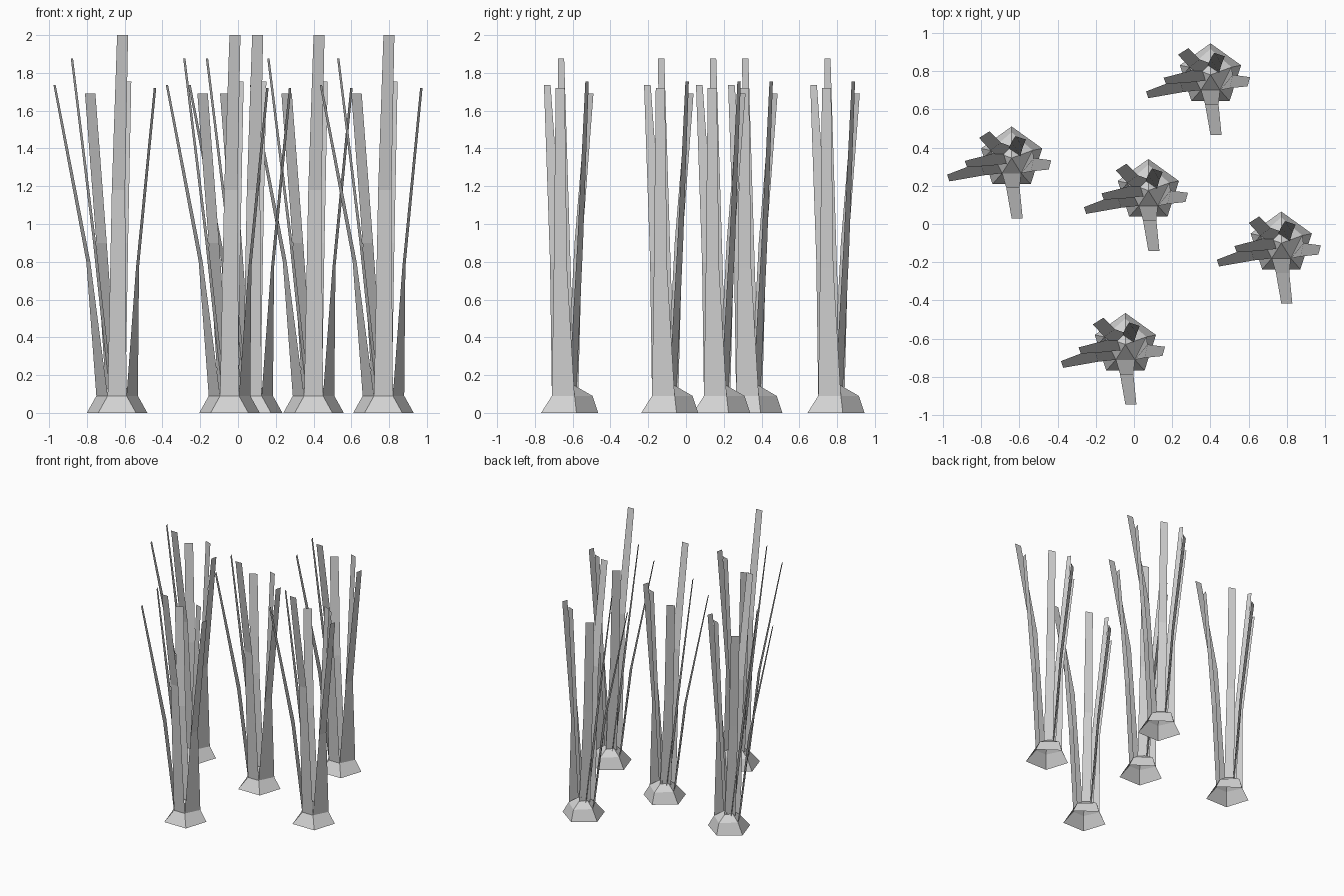
import bpy
from mathutils import Vector

cube = bpy.data.objects.get("Cube")
if cube:
    bpy.data.objects.remove(cube)

grey = bpy.data.materials.new("plain_grey")
grey.use_nodes = True
grey.diffuse_color = (0.65, 0.65, 0.65, 1)
grey.node_tree.nodes["Principled BSDF"].inputs["Base Color"].default_value = (0.65, 0.65, 0.65, 1)


def make_mesh(name, verts, faces):
    mesh = bpy.data.meshes.new(name)
    mesh.from_pydata(verts, [], faces)
    mesh.materials.append(grey)
    return mesh


def blade_mesh(name, rungs):
    """Flat ribbon through pairs of edge points, each rung at one height."""
    verts = []
    for z, left, right in rungs:
        verts += [(*left, z), (*right, z)]
    faces = [(2 * i, 2 * i + 1, 2 * i + 3, 2 * i + 2) for i in range(len(rungs) - 1)]
    return make_mesh(name, verts, faces)


# Root mound: open pentagonal foot, smaller shoulder ring, low peak
foot = [(-0.1, -0.137, 0), (0.1, -0.137, 0), (0.16, 0.05, 0), (0, 0.165, 0), (-0.16, 0.05, 0)]
ring = [(-0.05, -0.08, 0.09), (0.05, -0.08, 0.09), (0.11, 0.04, 0.09),
        (0, 0.135, 0.09), (-0.11, 0.04, 0.09)]
peak = [(0, 0, 0.168)]
mound_faces = []
for i in range(5):
    j = (i + 1) % 5
    mound_faces += [(i, j, 5 + j, 5 + i), (5 + i, 5 + j, 10)]
parts = {"root_mound": make_mesh("root_mound", foot + ring + peak, mound_faces)}

# Blades: height, left edge, right edge from root to tip
blades = {
    "front_blade": [(0.09, (-0.05, -0.08), (0.05, -0.08)),
                    (1.18, (-0.028, -0.155), (0.042, -0.155)),
                    (2.0, (0.0, -0.315), (0.058, -0.315))],
    "left_blade": [(0.09, (-0.11, 0.04), (-0.05, -0.08)),
                   (0.8, (-0.163, -0.02), (-0.142, -0.09)),
                   (1.735, (-0.337, -0.087), (-0.325, -0.122))],
    "inner_left_blade": [(0.12, (-0.045, 0.04), (-0.025, -0.03)),
                         (0.9, (-0.127, 0.015), (-0.112, -0.04)),
                         (1.875, (-0.245, -0.015), (-0.233, -0.048))],
    "back_left_blade": [(0.12, (0, 0.06), (-0.06, 0.0)),
                        (0.9, (-0.055, 0.08), (-0.11, 0.04)),
                        (1.69, (-0.115, 0.14), (-0.17, 0.105))],
    "back_right_blade": [(0.12, (0.045, 0.01), (-0.015, 0.05)),
                         (0.9, (0.058, 0.055), (0.0, 0.085)),
                         (1.755, (0.075, 0.097), (0.02, 0.115))],
    "right_blade": [(0.09, (0.05, -0.08), (0.11, 0.04)),
                    (0.77, (0.1, -0.07), (0.116, 0.0)),
                    (1.72, (0.194, -0.06), (0.207, -0.012))],
}
for name, rungs in blades.items():
    parts[name] = blade_mesh(name, rungs)

# Five identical clumps sharing the same meshes
clumps = {
    "west": (-0.64, 0.345),
    "north": (0.4, 0.78),
    "middle": (0.075, 0.175),
    "east": (0.77, -0.1),
    "south": (-0.045, -0.63),
}
for clump, (x, y) in clumps.items():
    for name, mesh in parts.items():
        obj = bpy.data.objects.new(f"{clump}_{name}", mesh)
        obj.location = Vector((x, y, 0))
        bpy.context.collection.objects.link(obj)
